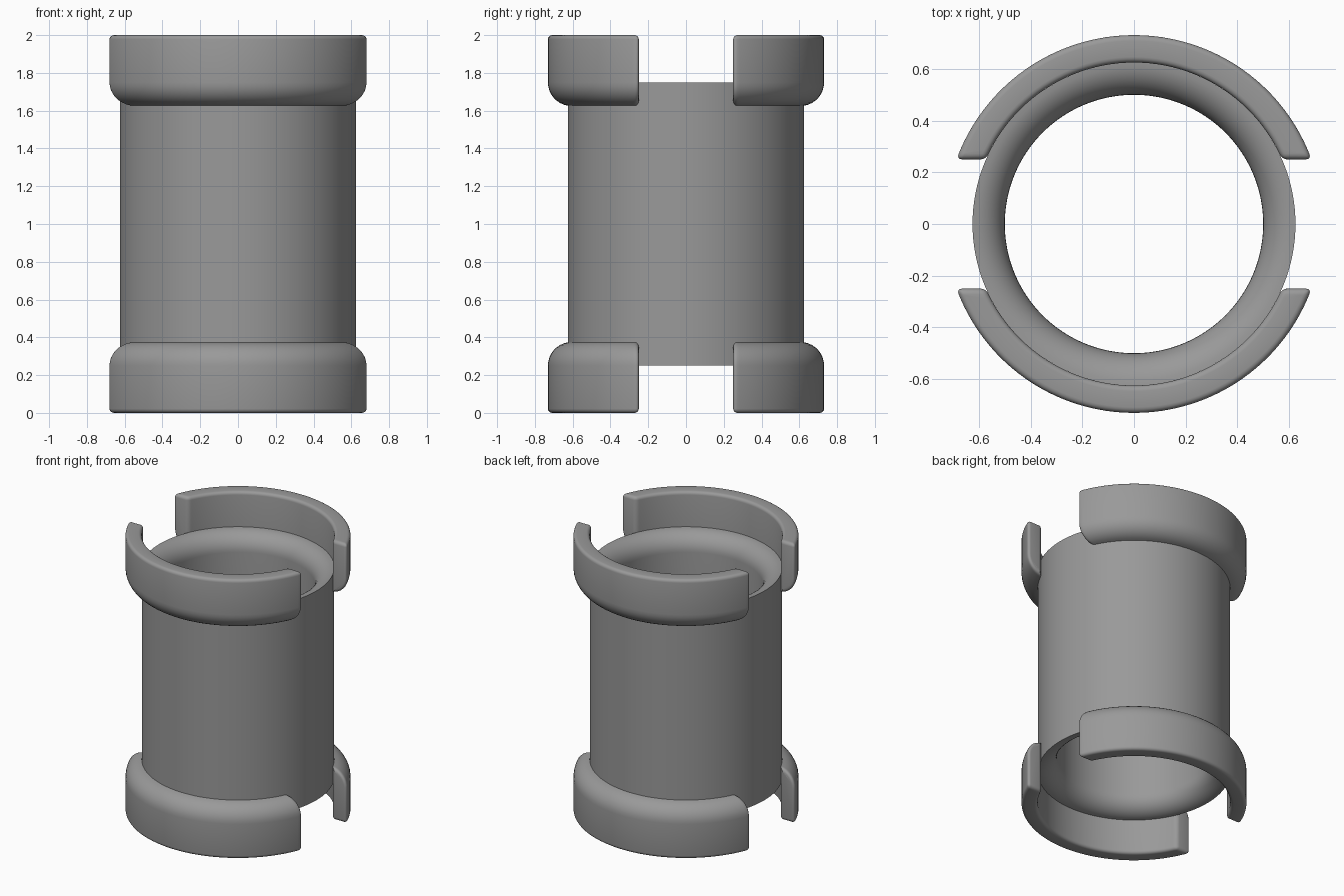
import bpy, bmesh, math

if "Cube" in bpy.data.objects:
    bpy.data.objects.remove(bpy.data.objects["Cube"])

R_IN, R_TUBE, R_COLLAR = 0.5, 0.625, 0.731
COLLAR_H, FILLET, GAP = 0.375, 0.125, 0.25

grey = bpy.data.materials.new("mid_grey")
grey.diffuse_color = (0.32, 0.32, 0.32, 1)
grey.use_nodes = True
grey.node_tree.nodes["Principled BSDF"].inputs["Base Color"].default_value = grey.diffuse_color


def finish(bm, name):
    bmesh.ops.recalc_face_normals(bm, faces=bm.faces)
    mesh = bpy.data.meshes.new(name)
    bm.to_mesh(mesh)
    bm.free()
    mesh.materials.append(grey)
    mesh.polygons.foreach_set("use_smooth", [True] * len(mesh.polygons))
    mesh.set_sharp_from_angle(angle=math.radians(35))
    obj = bpy.data.objects.new(name, mesh)
    bpy.context.collection.objects.link(obj)
    return obj


def bridge(bm, a, b):
    for i in range(len(a)):
        j = (i + 1) % len(a)
        bm.faces.new((a[i], a[j], b[j], b[i]))


def arc(cx, cz, r, a0, a1, n):
    return [(cx + r * math.cos(math.radians(a0 + (a1 - a0) * i / n)),
             cz + r * math.sin(math.radians(a0 + (a1 - a0) * i / n)))
            for i in range(n + 1)]


# Tube with rounded inner lips
def make_tube(segments=128):
    profile = arc(R_TUBE, 1.625, FILLET, 90, 180, 10) + arc(R_TUBE, 0.375, FILLET, 180, 270, 10)
    bm = bmesh.new()
    rings = []
    for s in range(segments):
        t = 2 * math.pi * s / segments
        rings.append([bm.verts.new((r * math.cos(t), r * math.sin(t), z)) for r, z in profile])
    for s in range(segments):
        bridge(bm, rings[s], rings[(s + 1) % segments])
    return finish(bm, "tube")


# Collar segment: swept profile whose ends are cut flat at y = GAP
def make_collar(name, sy, top, segments=48):
    profile = [(R_TUBE, 0), (R_COLLAR, 0)]
    cx = R_COLLAR - FILLET
    end = math.degrees(math.acos((R_TUBE + 0.0005 - cx) / FILLET)) if R_TUBE > cx else 90
    profile += arc(cx, COLLAR_H - FILLET, FILLET, 0, end, 8)
    bm = bmesh.new()
    sections = []
    for s in range(segments + 1):
        ring = []
        for r, z in profile:
            a = math.asin(GAP / r)
            t = a + (math.pi - 2 * a) * s / segments
            ring.append(bm.verts.new((r * math.cos(t), r * math.sin(t), z)))
        sections.append(ring)
    for a, b in zip(sections, sections[1:]):
        bridge(bm, a, b)
    bm.faces.new(sections[0])
    bm.faces.new(sections[-1])
    bmesh.ops.recalc_face_normals(bm, faces=bm.faces)

    # Round the sharp edges, except the rim that meets the tube
    def on_rim(e):
        return all(v.co.z > 0.36 and v.co.xy.length < R_TUBE + 0.005 for v in e.verts)
    edges = [e for e in bm.edges if e.calc_face_angle(0) > math.radians(40) and not on_rim(e)]
    bmesh.ops.bevel(bm, geom=edges, offset=0.022, segments=4, profile=0.5,
                    affect='EDGES', clamp_overlap=False)
    for v in bm.verts:
        v.co.y *= sy
        if top:
            v.co.z = 2 - v.co.z
    return finish(bm, name)


make_tube()
for side, sy in (("front", -1), ("back", 1)):
    make_collar(side + "_lower_collar", sy, False)
    make_collar(side + "_upper_collar", sy, True)
